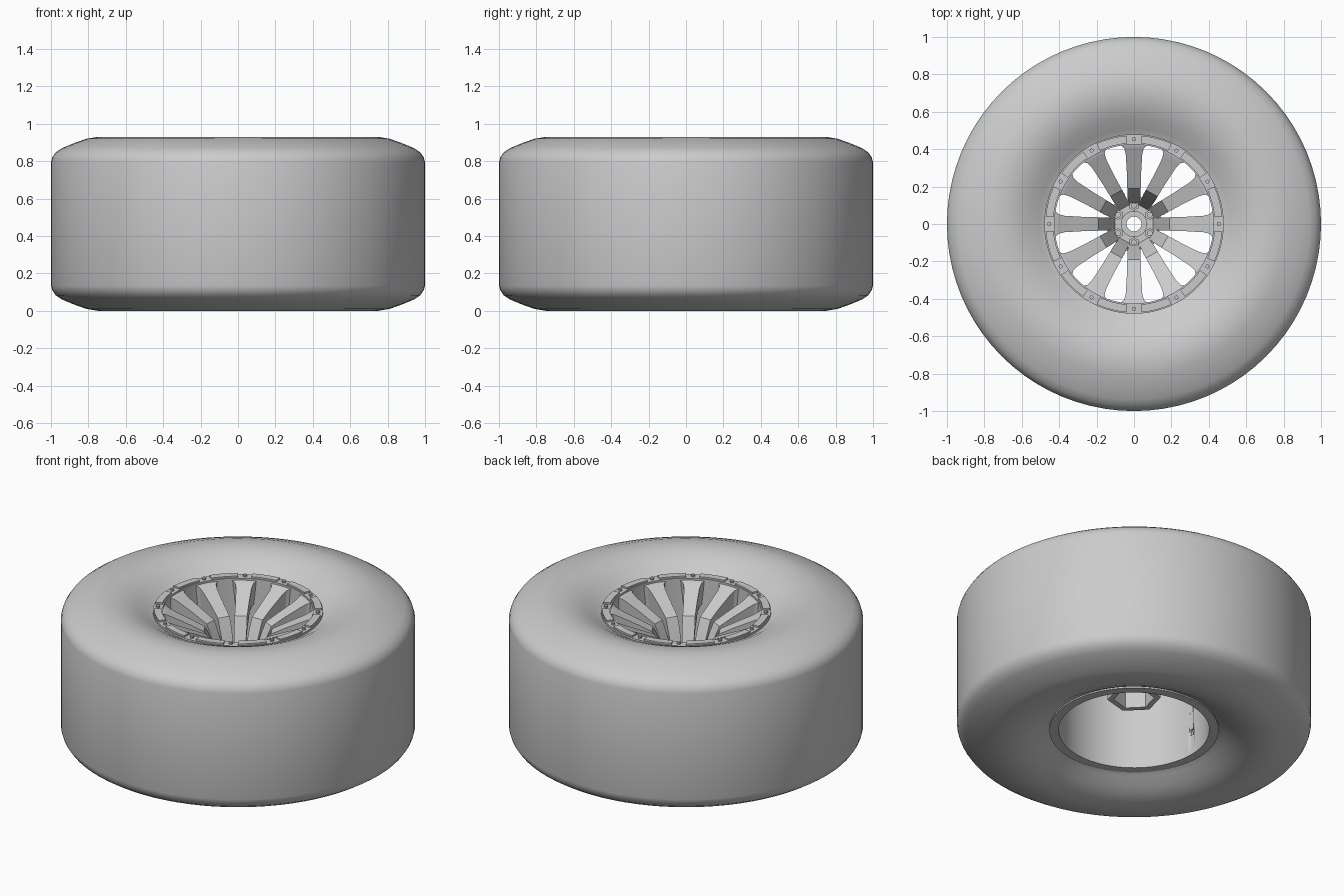
import bpy, bmesh, math
from mathutils import Matrix

if "Cube" in bpy.data.objects:
    bpy.data.objects.remove(bpy.data.objects["Cube"])

MID = 0.465


def finish(bm, name, angle=35):
    bmesh.ops.recalc_face_normals(bm, faces=bm.faces)
    me = bpy.data.meshes.new(name)
    bm.to_mesh(me)
    bm.free()
    ob = bpy.data.objects.new(name, me)
    bpy.context.collection.objects.link(ob)
    bpy.ops.object.select_all(action='DESELECT')
    ob.select_set(True)
    bpy.context.view_layer.objects.active = ob
    bpy.ops.object.shade_smooth_by_angle(angle=math.radians(angle))
    return ob


def add_rings(bm, rings, closed=True):
    """Skin a list of equal-length vertex rings."""
    n = len(rings[0])
    count = len(rings) if closed else len(rings) - 1
    for i in range(count):
        a, b = rings[i], rings[(i + 1) % len(rings)]
        for j in range(n):
            k = (j + 1) % n
            bm.faces.new((a[j], a[k], b[k], b[j]))


def lathe(name, profile, segs=72, turn=0.0, angle=35):
    """Spin a closed (radius, z) profile around z."""
    bm = bmesh.new()
    rings = []
    for i in range(segs):
        a = turn + 2 * math.pi * i / segs
        rings.append([bm.verts.new((r * math.cos(a), r * math.sin(a), z)) for r, z in profile])
    add_rings(bm, rings)
    return finish(bm, name, angle)


def studs(name, count, ring_r, radius, z0, z1, sides, phase=0.0):
    """A circle of small upright bolts."""
    bm = bmesh.new()
    for i in range(count):
        a = phase + 2 * math.pi * i / count
        m = Matrix.Translation((ring_r * math.cos(a), ring_r * math.sin(a), (z0 + z1) / 2))
        bmesh.ops.create_cone(bm, cap_ends=True, segments=sides, radius1=radius,
                              radius2=radius, depth=z1 - z0, matrix=m)
    return finish(bm, name)


# Tyre: half profile mirrored about the mid plane
half = [(1.0, 0.33), (0.993, 0.355), (0.975, 0.382), (0.94, 0.405), (0.88, 0.43),
        (0.81, 0.455), (0.75, 0.465), (0.69, 0.463), (0.63, 0.45), (0.57, 0.425),
        (0.51, 0.39), (0.475, 0.37), (0.44, 0.36)]
lathe("tyre", [(r, MID + h) for r, h in half] + [(r, MID - h) for r, h in reversed(half)], 80)

# Rim barrel with inner and outer flanges
barrel = lathe("rim_barrel", [(0.425, 0.085), (0.478, 0.085), (0.48, 0.12), (0.45, 0.14),
                              (0.45, 0.79), (0.48, 0.81), (0.48, 0.85), (0.425, 0.85)], 80)

# Vent holes through the barrel
bm = bmesh.new()
bmesh.ops.create_cone(bm, cap_ends=True, segments=16, radius1=0.02, radius2=0.02, depth=0.888,
                      matrix=Matrix.Translation((0, 0, 0.23)) @ Matrix.Rotation(math.pi / 2, 4, 'Y'))
cutter = finish(bm, "vent_cutter")
cutter.hide_render = True
cutter.hide_set(True)
mod = barrel.modifiers.new("vents", 'BOOLEAN')
mod.object = cutter
mod.operation = 'DIFFERENCE'

# Raised clamp pads on the outer flange
bm = bmesh.new()
for i in range(12):
    rings = []
    for j in range(5):
        a = math.radians(30 * i + 5 + 5 * j)
        rings.append([bm.verts.new((r * math.cos(a), r * math.sin(a), z))
                      for r, z in ((0.432, 0.845), (0.474, 0.845), (0.474, 0.86), (0.432, 0.86))])
    add_rings(bm, rings, closed=False)
    bm.faces.new(rings[0])
    bm.faces.new(rings[-1])
finish(bm, "clamp_pads", 30)
studs("clamp_bolts", 12, 0.453, 0.011, 0.845, 0.862, 8)

# Spokes: lofted box sections (radius, top z, bottom z, half width)
sections = [(0.43, 0.84, 0.70, 0.095), (0.422, 0.838, 0.69, 0.07), (0.405, 0.83, 0.68, 0.052),
            (0.37, 0.812, 0.66, 0.044), (0.27, 0.765, 0.60, 0.038), (0.19, 0.725, 0.53, 0.036),
            (0.165, 0.67, 0.50, 0.036), (0.10, 0.50, 0.42, 0.03)]
bm = bmesh.new()
for i in range(12):
    rot = Matrix.Rotation(math.radians(30 * i), 4, 'Z')
    rings = []
    for r, top, bot, w in sections:
        pts = ((r, -w, top), (r, w, top), (r, w * 0.75, bot), (r, -w * 0.75, bot))
        rings.append([bm.verts.new((rot @ Matrix.Translation(p)).to_translation()) for p in pts])
    add_rings(bm, rings, closed=False)
    bm.faces.new(rings[0])
    bm.faces.new(rings[-1])
finish(bm, "spokes", 20)

# Hub plate, centre collar and wheel bolts
lathe("hub", [(0.042, 0.40), (0.14, 0.40), (0.14, 0.47), (0.115, 0.505), (0.042, 0.505)], 36)
lathe("hub_collar", [(0.04, 0.44), (0.07, 0.44), (0.07, 0.525), (0.04, 0.525)], 32)
studs("wheel_bolts", 6, 0.098, 0.027, 0.49, 0.53, 6, math.pi / 6)
studs("wheel_bolt_studs", 6, 0.098, 0.015, 0.52, 0.54, 12, math.pi / 6)

# Hexagonal drive socket behind the hub
lathe("hex_socket", [(0.115, 0.29), (0.15, 0.29), (0.15, 0.42), (0.115, 0.42)], 6,
      math.radians(15), 20)
